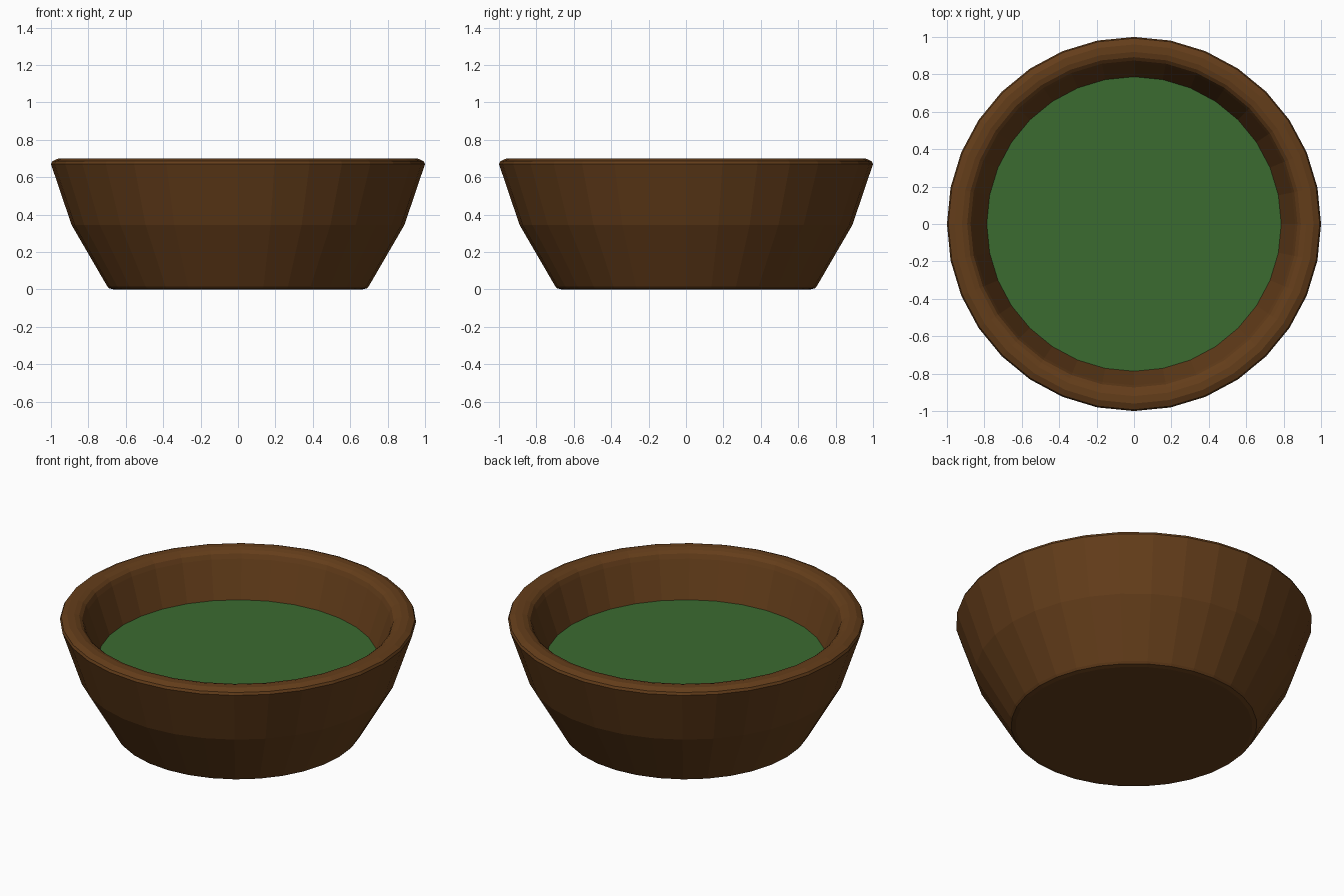
import bpy, bmesh, math

if "Cube" in bpy.data.objects:
    bpy.data.objects.remove(bpy.data.objects["Cube"])

SIDES = 32


def lathe(name, profile, color):
    """Revolve an (r, z) profile around z; r = 0 gives a closed pole."""
    bm = bmesh.new()
    rings = []
    for r, z in profile:
        if r == 0:
            rings.append([bm.verts.new((0, 0, z))] * SIDES)
        else:
            rings.append([bm.verts.new((r * math.cos(2 * math.pi * i / SIDES),
                                        r * math.sin(2 * math.pi * i / SIDES), z))
                          for i in range(SIDES)])
    for a, b in zip(rings, rings[1:]):
        for i in range(SIDES):
            j = (i + 1) % SIDES
            corners = list(dict.fromkeys((a[i], a[j], b[j], b[i])))
            bm.faces.new(corners)
    bmesh.ops.recalc_face_normals(bm, faces=bm.faces)
    # Merge the flat pole fans into single faces
    bmesh.ops.dissolve_limit(bm, angle_limit=0.002, verts=bm.verts, edges=bm.edges)
    mesh = bpy.data.meshes.new(name)
    bm.to_mesh(mesh)
    bm.free()
    obj = bpy.data.objects.new(name, mesh)
    bpy.context.collection.objects.link(obj)
    mat = bpy.data.materials.new(name + "_color")
    mat.diffuse_color = color
    mat.use_nodes = True
    mat.node_tree.nodes["Principled BSDF"].inputs["Base Color"].default_value = mat.diffuse_color
    mesh.materials.append(mat)
    return obj


# Thick-walled bowl: bevelled foot, angled outer wall, rounded rim, inner cavity
lathe("bowl", [
    (0, 0), (0.665, 0), (0.69, 0.006), (0.70, 0.018),
    (0.89, 0.345),
    (1.0, 0.67), (0.993, 0.685), (0.96, 0.70),
    (0.92, 0.70), (0.892, 0.692), (0.874, 0.677), (0.862, 0.65),
    (0.76, 0.35), (0.62, 0.10), (0, 0.10),
], (0.127, 0.047, 0.0103, 1))

# Flat green filling, edge tucked into the inner wall
lathe("filling", [(0, 0.41), (0.782, 0.41), (0.79, 0.43), (0, 0.43)],
      (0.044, 0.147, 0.030, 1))
